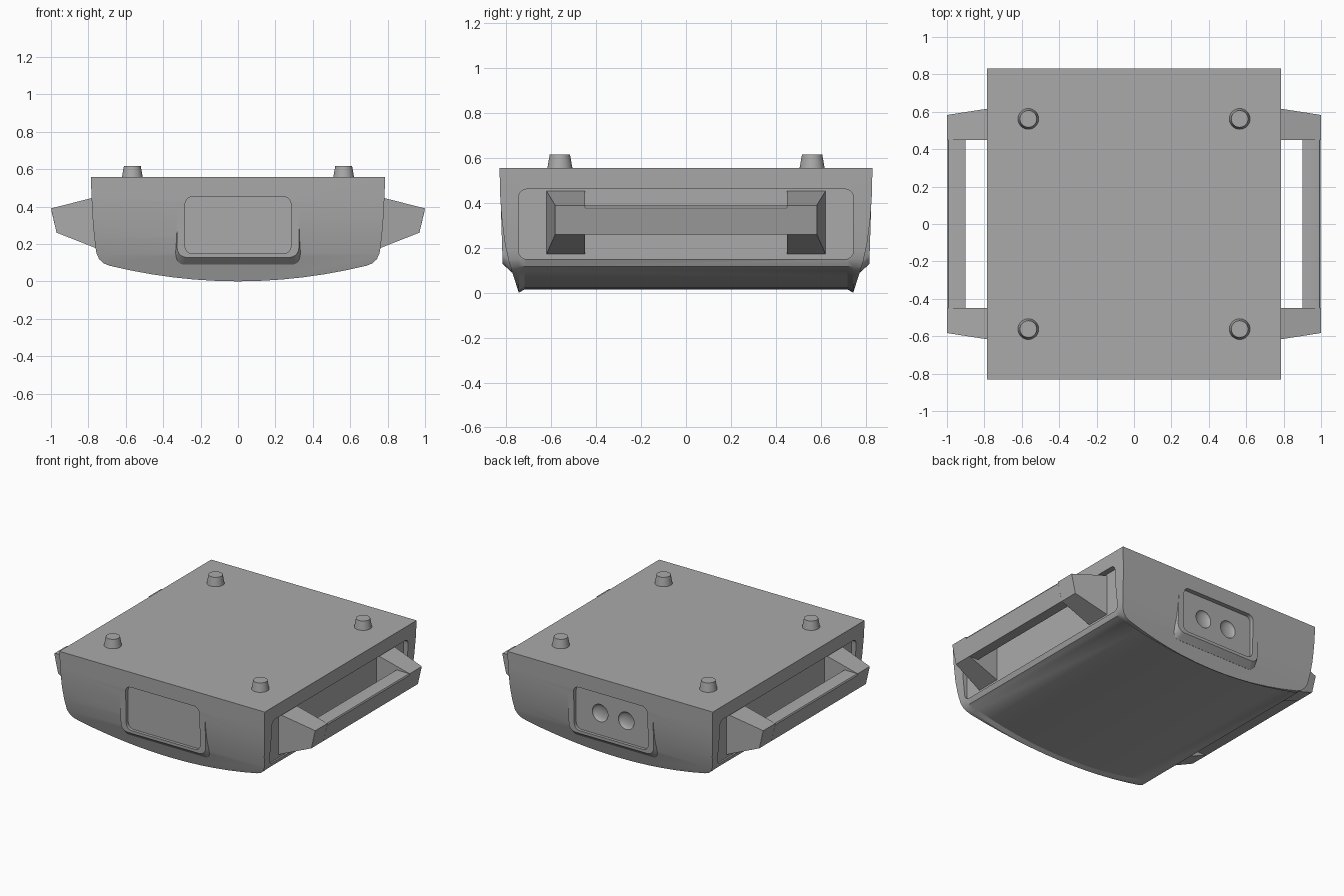
import bpy, bmesh, math

if "Cube" in bpy.data.objects:
    bpy.data.objects.remove(bpy.data.objects["Cube"], do_unlink=True)

GREY = (0.4, 0.4, 0.4, 1)
grey = bpy.data.materials.new("mid grey")
grey.use_nodes = True
grey.diffuse_color = GREY
grey.node_tree.nodes["Principled BSDF"].inputs["Base Color"].default_value = GREY


def loft(name, rings):
    """Closed solid through equal-length rings of points."""
    bm = bmesh.new()
    loops = [[bm.verts.new(p) for p in ring] for ring in rings]
    n = len(loops[0])
    for a, b in zip(loops, loops[1:]):
        for i in range(n):
            j = (i + 1) % n
            bm.faces.new((a[i], a[j], b[j], b[i]))
    bm.faces.new(loops[0])
    bm.faces.new(loops[-1])
    bmesh.ops.recalc_face_normals(bm, faces=bm.faces)
    mesh = bpy.data.meshes.new(name)
    bm.to_mesh(mesh)
    bm.free()
    mesh.materials.append(grey)
    ob = bpy.data.objects.new(name, mesh)
    bpy.context.collection.objects.link(ob)
    return ob


def rounded(w, z0, z1, r, steps=5):
    """Rounded rectangle of half width w between heights z0 and z1."""
    pts = []
    corners = ((w - r, z1 - r), (r - w, z1 - r), (r - w, z0 + r), (w - r, z0 + r))
    for k, (cx, cz) in enumerate(corners):
        for s in range(steps + 1):
            a = math.pi / 2 * (k + s / steps)
            pts.append((cx + r * math.cos(a), cz + r * math.sin(a)))
    return pts


def combine(target, tool, operation):
    mod = target.modifiers.new(operation, 'BOOLEAN')
    mod.operation, mod.solver, mod.object = operation, 'EXACT', tool
    bpy.context.view_layer.objects.active = target
    bpy.ops.object.modifier_apply(modifier=mod.name)
    bpy.data.objects.remove(tool, do_unlink=True)


def smooth(ob):
    bpy.ops.object.select_all(action='DESELECT')
    ob.select_set(True)
    bpy.context.view_layer.objects.active = ob
    bpy.ops.object.shade_smooth_by_angle(angle=math.radians(30))


# Case: cross-section with a bowed underside and rounded lower corners
half = [(0.787, 0.557), (0.783, 0.45), (0.775, 0.3), (0.763, 0.19), (0.757, 0.15),
        (0.742, 0.118), (0.718, 0.096), (0.685, 0.083)]
half += [(x, 0.083 * (x / 0.685) ** 2) for x in (0.57, 0.46, 0.34, 0.23, 0.11)]
section = half + [(0, 0)] + [(-x, z) for x, z in reversed(half)]
rings = []
for y, lift in ((-0.9, 0), (-0.745, 0), (-0.72, 0.015), (0.72, 0.015), (0.745, 0), (0.9, 0)):
    rings.append([(x, y, z + (lift if z < 0.1 else 0)) for x, z in section])
case = loft("case", rings)

# Curved front and back faces of the case
side = [(0.831, 0.6), (0.831, 0.557), (0.828, 0.43), (0.821, 0.33), (0.809, 0.23),
        (0.79, 0.14), (0.745, 0), (0.74, -0.02)]
side += [(-y, z) for y, z in reversed(side)]
combine(case, loft("trim", [[(x, y, z) for y, z in side] for x in (-1, 1)]), 'INTERSECT')

# Raised surround and sunken panel on the front and back
for s in (-1, 1):
    back = [(x, s * 0.72, z) for x, z in rounded(0.345, 0.085, 0.54, 0.05)]
    root = [(x, s * 0.775, z) for x, z in rounded(0.34, 0.09, 0.54, 0.05)]
    face = [(x, s * (0.817 + 0.0325 * (z - 0.13)), z)
            for x, z in rounded(0.325, 0.128, 0.535, 0.05)]
    combine(case, loft("surround", [back, root, face]), 'UNION')
    outline = rounded(0.283, 0.148, 0.452, 0.04)
    combine(case, loft("panel_cut", [[(x, s * y, z) for x, z in outline]
                                     for y in (0.797, 0.9)]), 'DIFFERENCE')

# Two round dimples in the back panel
for x in (-0.1, 0.1):
    bpy.ops.mesh.primitive_uv_sphere_add(segments=32, ring_count=16, radius=0.06,
                                         location=(x, 0.797, 0.3))
    dimple = bpy.context.object
    dimple.scale.y = 0.4
    dimple.data.materials.append(grey)
    bpy.context.view_layer.update()
    combine(case, dimple, 'DIFFERENCE')

# Shallow recess behind each handle
for s in (-1, 1):
    outline = rounded(0.745, 0.15, 0.462, 0.035)
    combine(case, loft("recess_cut", [[(s * x, y, z) for y, z in outline]
                                      for x in (0.745, 0.9)]), 'DIFFERENCE')
smooth(case)

# Handles: a grip bar between two tapered arms
grip = [(0.9, 0.39), (0.982, 0.39), (0.993, 0.387), (0.998, 0.378), (0.97, 0.26), (0.9, 0.26)]
for s, label in ((1, "left"), (-1, "right")):
    bar = loft(label + "_handle_grip", [[(s * x, y, z) for x, z in grip] for y in (-0.45, 0.45)])
    smooth(bar)
    for t, end in ((-1, "front"), (1, "back")):
        base = [(0.735, 0.45, 0.457), (0.735, 0.624, 0.457),
                (0.735, 0.624, 0.168), (0.735, 0.45, 0.168)]
        tip = [(1, 0.45, 0.39), (1, 0.583, 0.39), (0.97, 0.583, 0.26), (0.97, 0.45, 0.26)]
        loft(f"{label}_handle_{end}_arm",
             [[(s * x, t * y, z) for x, y, z in ring] for ring in (base, tip)])

# Tapered feet
for x in (-0.565, 0.565):
    for y in (-0.562, 0.562):
        bpy.ops.mesh.primitive_cone_add(vertices=32, radius1=0.057, radius2=0.045,
                                        depth=0.068, location=(x, y, 0.583))
        foot = bpy.context.object
        foot.name = "foot"
        foot.data.materials.append(grey)
        smooth(foot)
